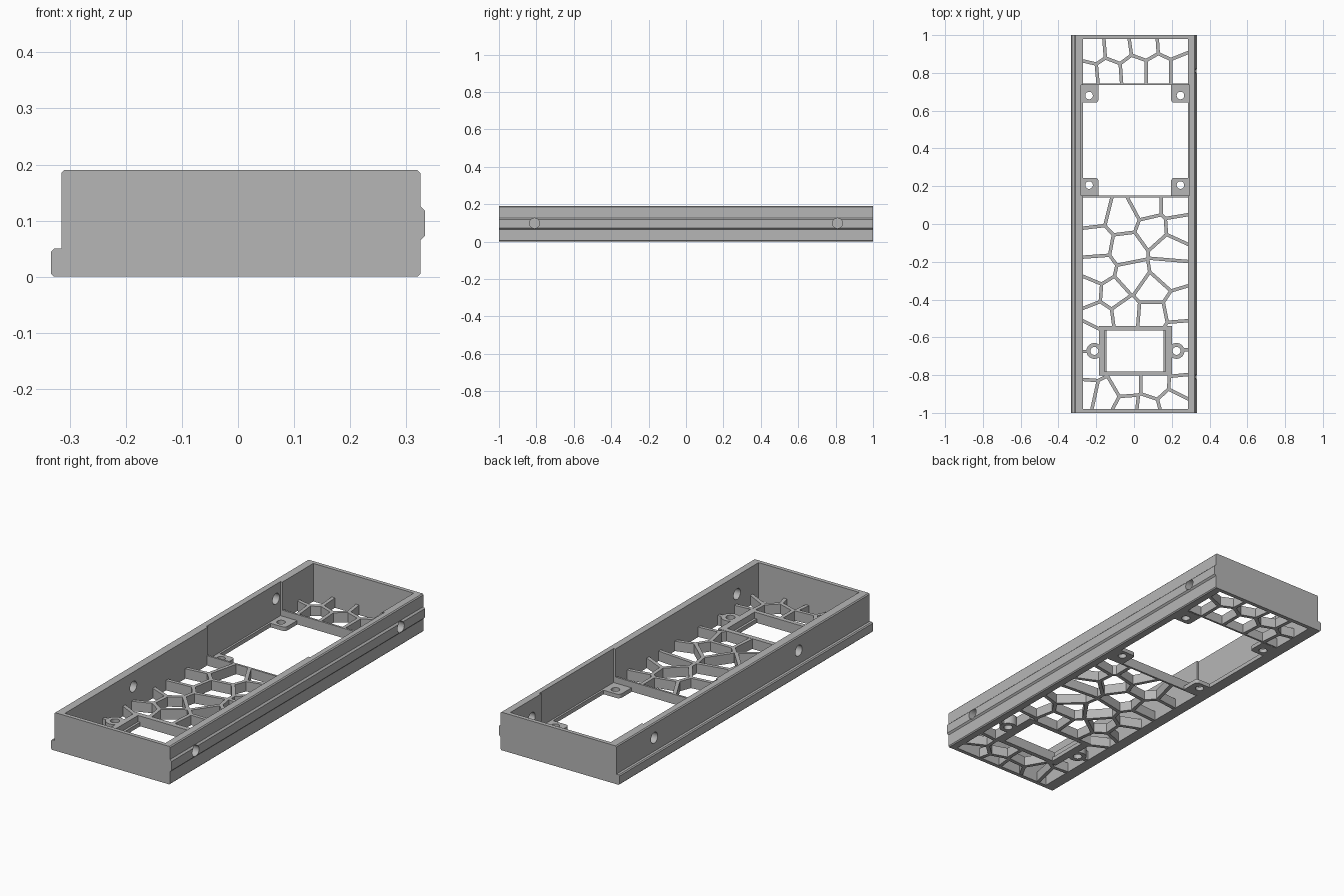
import bpy, bmesh, math
from mathutils import Vector

old = bpy.data.objects.get("Cube")
if old:
    bpy.data.objects.remove(old, do_unlink=True)

grey = bpy.data.materials.new("plain grey")
grey.use_nodes = True
grey.diffuse_color = (0.47, 0.47, 0.47, 1)
grey.node_tree.nodes["Principled BSDF"].inputs["Base Color"].default_value = grey.diffuse_color

# How profile coordinates (a, b) and the extrusion height h map to space
AXES = {"x": lambda a, b, h: (h, a, b),
        "y": lambda a, b, h: (a, h, b),
        "z": lambda a, b, h: (a, b, h)}


def prism(name, outlines, low, high, axis="z"):
    """Extrude one or more closed outlines along an axis."""
    bm = bmesh.new()
    place = AXES[axis]
    for pts in outlines:
        base = [bm.verts.new(place(a, b, low)) for a, b in pts]
        top = [bm.verts.new(place(a, b, high)) for a, b in pts]
        bm.faces.new(base)
        bm.faces.new(top)
        for i in range(len(pts)):
            k = (i + 1) % len(pts)
            bm.faces.new((base[i], base[k], top[k], top[i]))
    bmesh.ops.recalc_face_normals(bm, faces=bm.faces)
    mesh = bpy.data.meshes.new(name)
    bm.to_mesh(mesh)
    bm.free()
    mesh.materials.append(grey)
    obj = bpy.data.objects.new(name, mesh)
    bpy.context.collection.objects.link(obj)
    return obj


def combine(obj, tool, operation="DIFFERENCE"):
    """Apply a boolean and discard the tool."""
    tool.hide_render = True
    mod = obj.modifiers.new("combine", "BOOLEAN")
    mod.operation = operation
    mod.solver = "EXACT"
    mod.object = tool
    bpy.context.view_layer.objects.active = obj
    bpy.ops.object.modifier_apply(modifier=mod.name)
    bpy.data.objects.remove(tool, do_unlink=True)


def rect(x0, x1, y0, y1):
    return [(x0, y0), (x1, y0), (x1, y1), (x0, y1)]


def circle(x, y, r, n=32):
    return [(x + r * math.cos(math.tau * i / n), y + r * math.sin(math.tau * i / n))
            for i in range(n)]


def clip(poly, point, normal):
    """Keep the part of a polygon behind a line."""
    out = []
    for i, p in enumerate(poly):
        q = poly[(i + 1) % len(poly)]
        dp, dq = (p - point).dot(normal), (q - point).dot(normal)
        if dp <= 0:
            out.append(p)
        if dp * dq < 0:
            out.append(p.lerp(q, dp / (dp - dq)))
    return out


LEFT, RIGHT, END = -0.27, 0.285, 0.98    # inner faces of the walls
WIN0, WIN1 = 0.15, 0.735                 # large window along y
RIB, FLOOR, LIP = 0.018, 0.05, 0.02      # rib width, floor and lip heights
HEIGHT = 0.19

# Outer shell: ledge on one side, tongue on the other
c = 0.005
shell = prism("outer_shell", [[
    (-0.333 + c, 0), (0.325 - c, 0), (0.325, c), (0.325, 0.065), (0.333, 0.073),
    (0.333, 0.118), (0.325, 0.126), (0.325, HEIGHT - c), (0.325 - c, HEIGHT),
    (-0.315 + c, HEIGHT), (-0.315, HEIGHT - c), (-0.315, FLOOR),
    (-0.333 + c, FLOOR), (-0.333, FLOOR - c), (-0.333, c)]], -1, 1, "y")
combine(shell, prism("cavity", [rect(LEFT, RIGHT, -END, END)], -1, 1))
combine(shell, prism("recess", [rect(LEFT - 0.01, RIGHT + 0.01, WIN0, WIN1)], LIP, 1))

# Screw holes through the long walls
combine(shell, prism("holes", [circle(y, 0.098, 0.027) for y in (-0.81, 0.81)], 0.2, 0.5, "x"))
combine(shell, prism("holes", [circle(y, 0.117, 0.027) for y in (-0.44, 0.7)], -0.5, -0.2, "x"))

# Cell centres of the open floor, in hundredths
CENTRES = {
    (WIN1 + 0.01, END): [
        (-22, 92), (-9, 93), (5, 95), (20, 96), (-25, 79), (-14, 80), (0, 81),
        (13, 81), (26, 81)],
    (-END, WIN0 - 0.01): [
        (-22, 7), (-6, 3), (7, 10), (22, 10), (10, -3), (24, -2), (-20, -10),
        (-4, -13), (19, -13), (-19, -24), (-1, -28), (18, -25), (9, -35),
        (24, -45), (-24, -36), (-11, -37), (-19, -49), (-4, -47), (9, -48),
        (-24, -59), (-24, -76), (25, -58), (25, -75), (-25, -89), (-16, -91),
        (-4, -84), (11, -84), (26, -85), (-3, -98), (21, -95), (6, -99)],
}

# Small mounting frame: opening and screw ears
OPENING = rect(-0.145, 0.155, -0.78, -0.565)
STEP = rect(-0.157, 0.167, -0.78, -0.565)
EARS = [(-0.21, -0.672), (0.225, -0.672)]


def cut_frame(obj):
    combine(obj, prism("opening", [OPENING], -1, 1))
    combine(obj, prism("step", [STEP], LIP, 1))
    combine(obj, prism("ear_holes", [circle(x, y, 0.021) for x, y in EARS], -1, 1))


# Ribbed floors either side of the window
for (y0, y1), seeds in CENTRES.items():
    seeds = [Vector(s) / 100 for s in seeds]
    cells = []
    for s in seeds:
        cell = [Vector(p) for p in rect(LEFT, RIGHT, y0, y1)]
        for other in seeds:
            if other != s:
                n = (other - s).normalized()
                cell = clip(cell, (s + other) / 2 - n * RIB / 2, n)
        if len(cell) > 2:
            cells.append(cell)
    front = y0 < 0
    plate = rect(LEFT - 0.003, RIGHT + 0.003, y0 - (0.003 if front else 0.01),
                 y1 + (0.01 if front else 0.003))
    ribs = prism("front_ribbed_floor" if front else "back_ribbed_floor", [plate], 0.001, FLOOR)
    combine(ribs, prism("cells", cells, -1, 1))
    if front:
        cut_frame(ribs)

frame = prism("mounting_frame", [rect(-0.185, 0.2, -0.803, -0.54)], 0, FLOOR + 0.001)
for x, y in EARS:
    combine(frame, prism("ear", [circle(x, y, 0.042)], 0, FLOOR + 0.001), "UNION")
cut_frame(frame)

# Four screw tabs in the corners of the window
for sx in (-1, 1):
    for sy in (-1, 1):
        hx, hy = 0.004 + sx * 0.242, 0.443 + sy * 0.237
        wall, edge = 0.0075 + sx * 0.284, 0.443 + sy * 0.295
        ix, iy, r = hx - sx * 0.05, hy - sy * 0.038, 0.018
        corner = [(ix + sx * r * (1 - math.cos(t)), iy + sy * r * (1 - math.sin(t)))
                  for t in (math.pi / 2 * i / 6 for i in range(7))]
        tab = prism("window_tab", [[(wall, edge), (ix, edge)] + corner + [(wall, iy)]], 0, LIP)
        combine(tab, prism("tab_hole", [circle(hx, hy, 0.02)], -1, 1))

# Smooth the round holes while keeping edges sharp
bpy.ops.object.select_all(action="DESELECT")
for obj in bpy.context.scene.objects:
    if obj.type == "MESH" and obj.data.materials and obj.data.materials[0] == grey:
        obj.select_set(True)
        bpy.context.view_layer.objects.active = obj
bpy.ops.object.shade_smooth_by_angle(angle=math.radians(25))
